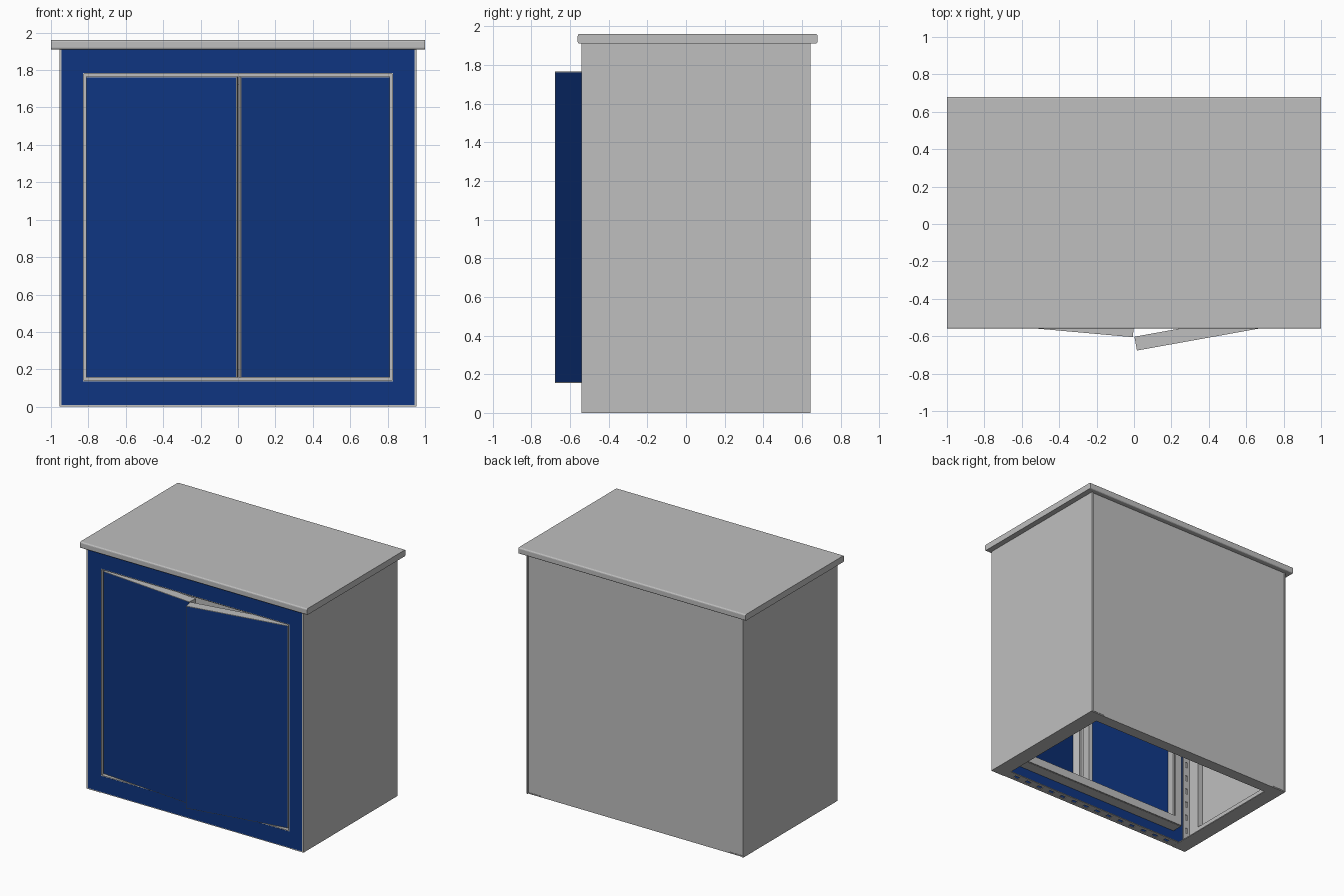
import bpy, bmesh
from math import radians
from mathutils import Matrix, Vector

cube = bpy.data.objects.get("Cube")
if cube:
    bpy.data.objects.remove(cube, do_unlink=True)


def material(name, rgb):
    m = bpy.data.materials.new(name)
    m.use_nodes = True
    m.diffuse_color = (*rgb, 1)
    bsdf = next(n for n in m.node_tree.nodes if n.type == 'BSDF_PRINCIPLED')
    bsdf.inputs["Base Color"].default_value = (*rgb, 1)
    return m


GREY = material("light grey", (0.52, 0.52, 0.52))
BLUE = material("deep blue", (0.0045, 0.036, 0.22))


def finish(name, bm, *mats):
    me = bpy.data.meshes.new(name)
    bm.to_mesh(me)
    bm.free()
    for m in mats:
        me.materials.append(m)
    ob = bpy.data.objects.new(name, me)
    bpy.context.scene.collection.objects.link(ob)
    return ob


def add_box(bm, lo, hi):
    lo, hi = Vector(lo), Vector(hi)
    mat = Matrix.Translation((lo + hi) / 2) @ Matrix.Diagonal((*(hi - lo), 1))
    return bmesh.ops.create_cube(bm, size=1, matrix=mat)["verts"]


def boxes(name, mat, *spans):
    bm = bmesh.new()
    for lo, hi in spans:
        add_box(bm, lo, hi)
    return finish(name, bm, mat)


def front_ring(name, mat, outer, inner, y0, y1):
    """Upright rectangular frame; outer and inner are (half width, bottom, top)."""
    (ow, ob, ot), (iw, ib, it) = outer, inner
    return boxes(name, mat,
                 ((-ow, y0, ob), (-iw, y1, ot)), ((iw, y0, ob), (ow, y1, ot)),
                 ((-iw, y0, ob), (iw, y1, ib)), ((-iw, y0, it), (iw, y1, ot)))


def slotted_rail(name, start, end, axis, across, count):
    """Flat strip with a row of rectangular holes along the given axis."""
    lo, hi = Vector(start), Vector(end)
    spans = []
    width = (hi[across] - lo[across]) / 3
    for k in (0, 2):
        a, b = lo.copy(), hi.copy()
        a[across] = lo[across] + k * width
        b[across] = a[across] + width
        spans.append((a, b))
    step = (hi[axis] - lo[axis]) / (count + 0.6)
    for i in range(count + 1):
        a, b = lo.copy(), hi.copy()
        a[across], b[across] = lo[across] + width, hi[across] - width
        a[axis] = lo[axis] + i * step
        b[axis] = a[axis] + step * 0.6
        spans.append((a, b))
    return boxes(name, GREY, *spans)


W, FRONT, BACK, TOP = 0.955, -0.54, 0.645, 1.91
T = 0.012

# Worktop with rounded front and back edges
bm = bmesh.new()
add_box(bm, (-1, -0.56, TOP), (1, 0.68, 1.96))
long_edges = [e for e in bm.edges
              if abs(e.verts[0].co.x - e.verts[1].co.x) > 1]
bmesh.ops.bevel(bm, geom=long_edges, offset=0.01, segments=3, affect='EDGES', profile=0.5)
finish("worktop", bm, GREY)

# Side and back sheets
for side, name in ((-1, "right_side_panel"), (1, "left_side_panel")):
    x0, x1 = sorted((side * W, side * (W - T)))
    boxes(name, GREY, ((x0, FRONT, 0), (x1, BACK, TOP)))
boxes("back_panel", GREY, ((-W + T, BACK - 0.02, 0.01), (W - T, BACK - 0.008, TOP)))

# Blue face frame and the grey lining of its opening
front_ring("face_frame", BLUE, (W - T, 0.008, TOP), (0.83, 0.135, 1.785),
           FRONT, FRONT + T)
front_ring("opening_lining", GREY, (0.832, 0.133, 1.787), (0.824, 0.141, 1.779),
           FRONT + 0.001, -0.44)
front_ring("door_stop", GREY, (0.83, 0.135, 1.785), (0.77, 0.2, 1.72), -0.44, -0.43)

# Bottom flanges
for side, name in ((-1, "right_bottom_flange"), (1, "left_bottom_flange")):
    x0, x1 = sorted((side * (W - T), side * 0.83))
    boxes(name, GREY, ((x0, FRONT, 0), (x1, BACK - 0.008, 0.008)))
boxes("back_bottom_flange", GREY, ((-0.83, BACK - 0.1, 0), (0.83, BACK - 0.008, 0.01)))
slotted_rail("front_bottom_rail", (-0.83, FRONT + 0.002, 0.001), (0.83, -0.46, 0.008), 0, 1, 14)

# Inner corner posts, slotted strips and side rails
for side, name in ((-1, "right"), (1, "left")):
    for y, end in ((-0.42, "front"), (0.52, "back")):
        x0, x1 = sorted((side * (W - T), side * 0.9))
        boxes(f"{name}_{end}_post", GREY, ((x0, y, 0.008), (x1, y + 0.1, TOP)))
    x0, x1 = sorted((side * 0.84, side * 0.9))
    slotted_rail(f"{name}_slotted_strip", (x0, -0.43, 0.01), (x1, -0.422, TOP), 2, 0, 16)
    x0, x1 = sorted((side * (W - T), side * 0.9))
    boxes(f"{name}_lower_rail", GREY, ((x0, -0.32, 0.008), (x1, 0.52, 0.1)))


# Folded door pan: blue sheet at the front, recessed blue back, grey edges
def door(name, side, angle):
    bm = bmesh.new()
    x0, x1 = sorted((0, -side * 0.81))
    add_box(bm, (x0, 0, 0.155), (x1, 0.075, 1.765))
    bm.normal_update()
    front = min(bm.faces, key=lambda f: f.calc_center_median().y)
    back = max(bm.faces, key=lambda f: f.calc_center_median().y)
    bmesh.ops.inset_region(bm, faces=[front], thickness=0.005)
    bmesh.ops.inset_region(bm, faces=[back], thickness=0.05)
    rim = bmesh.ops.extrude_face_region(bm, geom=[back])["geom"]
    for v in (g for g in rim if isinstance(g, bmesh.types.BMVert)):
        v.co.y = 0.012
    if back.is_valid:
        bmesh.ops.delete(bm, geom=[back], context='FACES_ONLY')
    pan = [g for g in rim if isinstance(g, bmesh.types.BMFace)]
    for f in pan + [front]:
        f.material_index = 1
    bmesh.ops.recalc_face_normals(bm, faces=bm.faces[:])
    ob = finish(name, bm, GREY, BLUE)
    ob.location = (side * 0.813, -0.533, 0)
    ob.rotation_euler.z = radians(side * angle)


door("left_door", 1, 10.2)
door("right_door", -1, 5.1)
